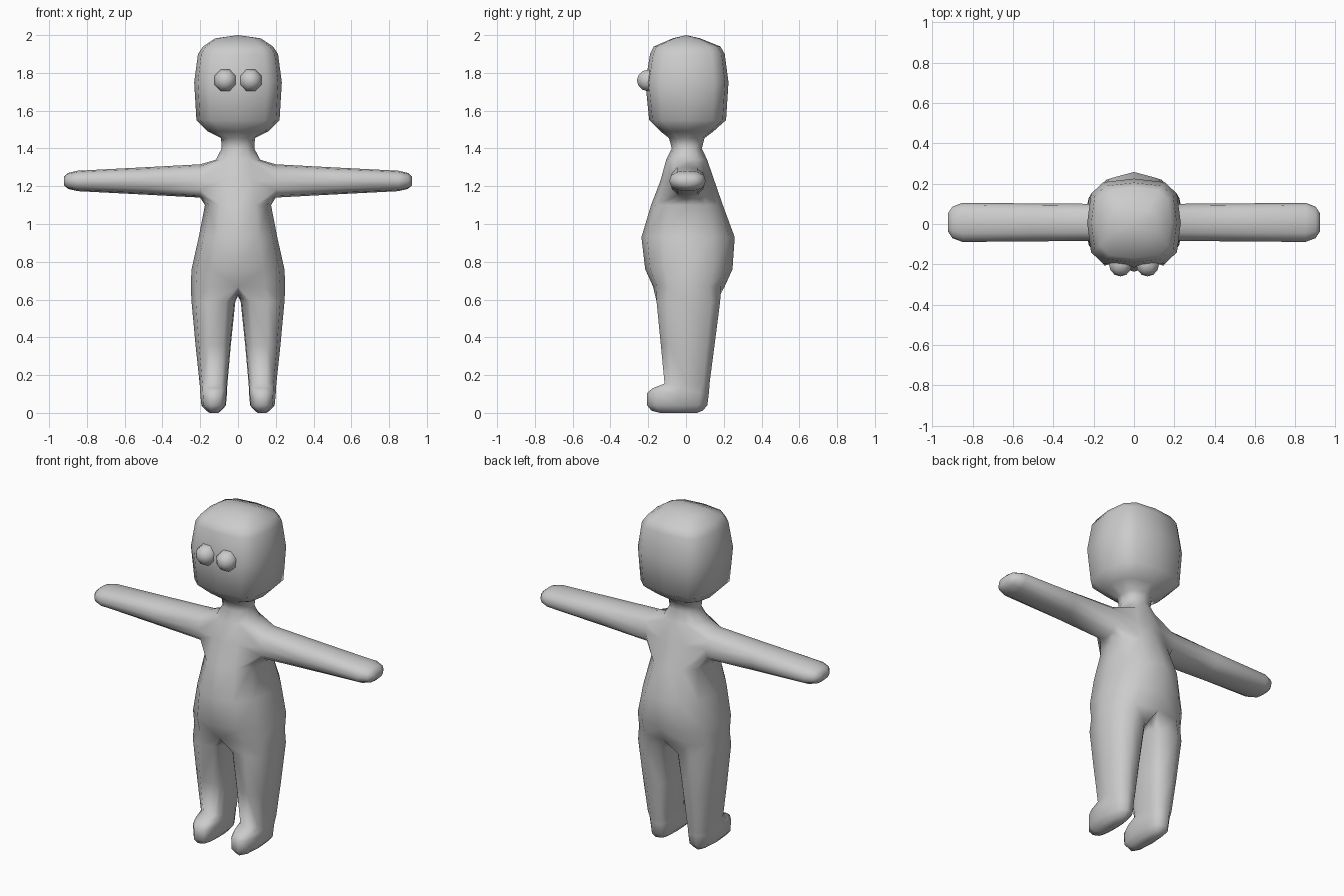
import bpy, bmesh
from math import sin, cos, radians, pi

if "Cube" in bpy.data.objects:
    bpy.data.objects.remove(bpy.data.objects["Cube"])

bm = bmesh.new()


def power(v, p):
    return (abs(v) ** p) * (1 if v > 0 else -1) if abs(v) > 1e-6 else 0.0


def oval(angle, p):
    a = radians(angle)
    return power(cos(a), p), power(sin(a), p)


def skin(loops):
    """Join successive closed loops with quads."""
    for lo, hi in zip(loops, loops[1:]):
        n = len(lo)
        for k in range(n):
            bm.faces.new((lo[k], lo[(k + 1) % n], hi[(k + 1) % n], hi[k]))


# Torso, neck and head: half rings (z, half width, front y, back y, squareness)
trunk_rings = [
    (0.67, 0.250, -0.175, 0.205, 0.8),
    (0.76, 0.246, -0.216, 0.246, 0.85),
    (0.93, 0.208, -0.236, 0.258, 0.9),
    (1.10, 0.175, -0.185, 0.195, 0.9),
    (1.23, 0.150, -0.135, 0.150, 0.9),
    (1.34, 0.118, -0.105, 0.112, 0.9),
    (1.40, 0.086, -0.075, 0.084, 0.9),
    (1.455, 0.090, -0.090, 0.098, 0.9),
    (1.49, 0.160, -0.135, 0.145, 0.75),
    (1.55, 0.220, -0.195, 0.212, 0.62),
    (1.75, 0.232, -0.215, 0.225, 0.6),
    (1.90, 0.212, -0.190, 0.205, 0.6),
    (1.94, 0.185, -0.170, 0.182, 0.62),
    (1.983, 0.120, -0.070, 0.075, 0.75),
    (2.00, 0.0, 0.0, 0.0, 1.0),
]
trunk = []
for z, rx, y0, y1, p in trunk_rings:
    row = []
    for k in range(7):
        c, s = oval(-90 + 30 * k, p)
        row.append(bm.verts.new((rx * c, (y0 + y1) / 2 + (y1 - y0) / 2 * s, z)))
    trunk.append(row)
ARM = 3  # the arm opening spans two rows above this ring
for i in range(len(trunk) - 1):
    for k in range(6):
        if i in (ARM, ARM + 1) and 1 <= k <= 4:
            continue
        bm.faces.new((trunk[i][k], trunk[i][k + 1], trunk[i + 1][k + 1], trunk[i + 1][k]))

# Arm: rings outwards (x, half depth, half height)
low, mid, top = trunk[ARM:ARM + 3]
arm = [low[1:6] + [mid[5]] + top[5:0:-1] + [mid[1]]]
for x, ry, rz in [(0.20, 0.092, 0.088), (0.50, 0.094, 0.072), (0.85, 0.097, 0.054),
                  (0.90, 0.078, 0.042), (0.922, 0.045, 0.022), (0.922, 0, 0)]:
    loop = []
    for j in range(12):
        c, s = oval(-90 + 30 * (j - 2), 0.85)
        loop.append(bm.verts.new((x, 0.008 + ry * c, 1.228 + rz * s)))
    arm.append(loop)
skin(arm)

# Crotch line, then leg and foot: rings downwards (z, inner x, outer x, front y, back y)
crotch = [bm.verts.new((0, y, z)) for y, z in
          [(0.13, 0.64), (0.07, 0.625), (0.01, 0.62), (-0.05, 0.625), (-0.11, 0.64)]]
leg = [trunk[0] + crotch]
for z, x0, x1, y0, y1 in [
        (0.59, 0.014, 0.246, -0.158, 0.183), (0.36, 0.038, 0.225, -0.135, 0.153),
        (0.155, 0.056, 0.203, -0.115, 0.126), (0.13, 0.058, 0.201, -0.180, 0.125),
        (0.105, 0.058, 0.200, -0.208, 0.123), (0.04, 0.064, 0.194, -0.208, 0.115),
        (0.012, 0.088, 0.168, -0.185, 0.090), (0.0, 0.105, 0.15, -0.14, 0.06),
        (0.0, 0.128, 0.128, -0.04, -0.04)]:
    loop = []
    for a in [-120 + 40 * k for k in range(7)] + [140, 160, 180, 200, 220]:
        c, s = oval(a, 0.8)
        loop.append(bm.verts.new(((x0 + x1) / 2 + (x1 - x0) / 2 * c,
                                  (y0 + y1) / 2 + (y1 - y0) / 2 * s, z)))
    leg.append(loop)
skin(leg)

# Clean up and mirror the body
bmesh.ops.delete(bm, geom=[v for v in bm.verts if not v.link_faces], context='VERTS')
bmesh.ops.remove_doubles(bm, verts=bm.verts, dist=0.0005)
bmesh.ops.recalc_face_normals(bm, faces=bm.faces)
for f in bm.faces:
    f.smooth = True
mesh = bpy.data.meshes.new("body")
bm.to_mesh(mesh)
bm.free()
body = bpy.data.objects.new("body", mesh)
bpy.context.collection.objects.link(body)
mirror = body.modifiers.new("Mirror", 'MIRROR')
mirror.use_clip = True
mirror.merge_threshold = 0.001

# Eyes: low-poly balls set into the face
for side, name in ((-1, "right_eye"), (1, "left_eye")):
    bpy.ops.mesh.primitive_uv_sphere_add(segments=8, ring_count=6, radius=0.062,
                                         location=(side * 0.067, -0.198, 1.76),
                                         rotation=(pi / 2, pi / 8, 0))
    eye = bpy.context.object
    eye.name = name
    bpy.ops.object.shade_smooth()
